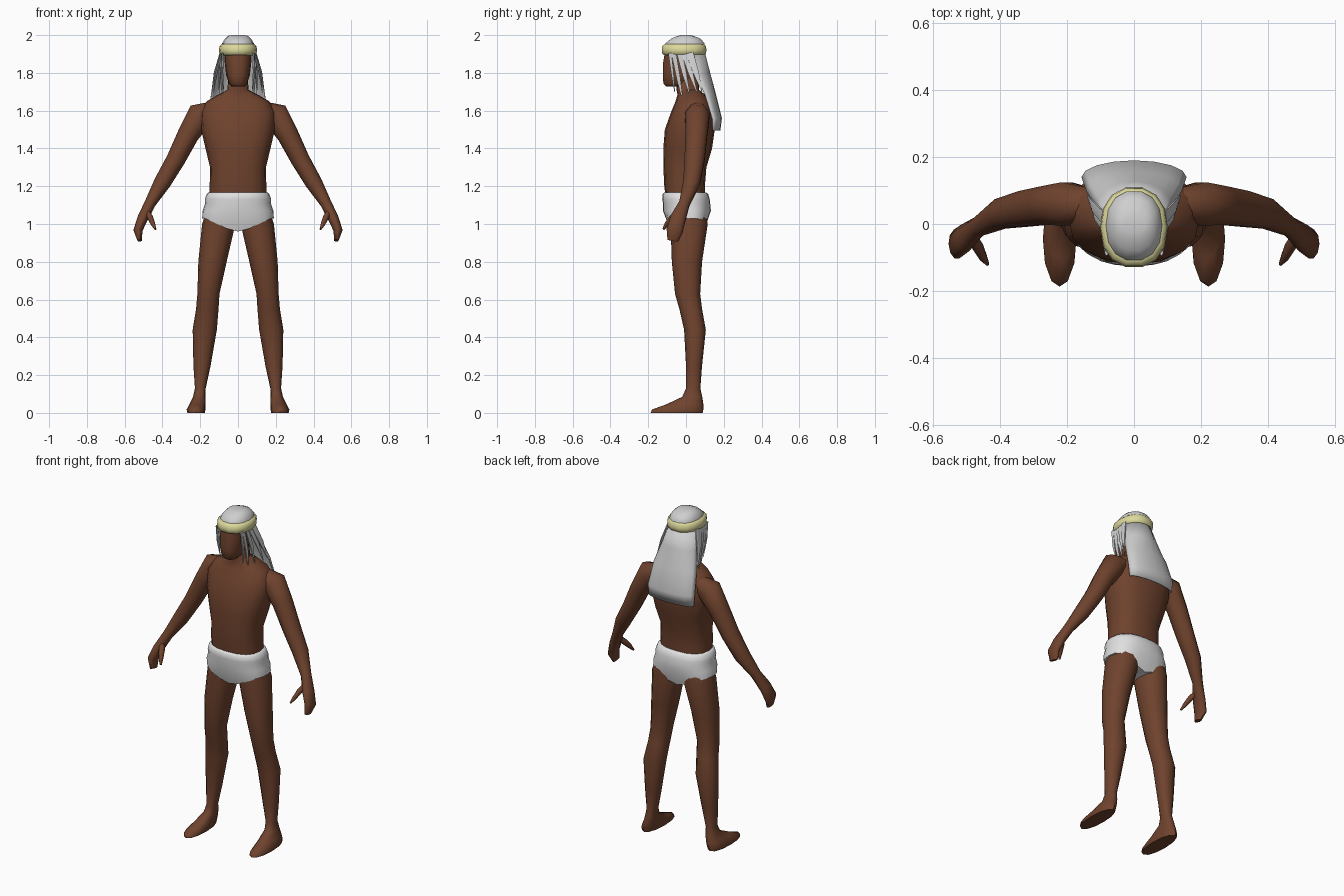
import bpy, bmesh, math
from mathutils import Vector

cube = bpy.data.objects.get("Cube")
if cube:
    bpy.data.objects.remove(cube, do_unlink=True)


def material(name, rgb):
    m = bpy.data.materials.new(name)
    m.use_nodes = True
    m.diffuse_color = (*rgb, 1)
    m.node_tree.nodes["Principled BSDF"].inputs["Base Color"].default_value = (*rgb, 1)
    return m


SKIN = material("brown_skin", (.16, .056, .027))
HAIR = material("grey_hair", (.62, .62, .62))
CLOTH = material("white_cloth", (.75, .75, .75))
BAND = material("pale_yellow", (.72, .69, .33))


def finish(bm, name, mat, mirror=False, thickness=0):
    bmesh.ops.recalc_face_normals(bm, faces=bm.faces)
    mesh = bpy.data.meshes.new(name)
    bm.to_mesh(mesh)
    bm.free()
    mesh.materials.append(mat)
    ob = bpy.data.objects.new(name, mesh)
    bpy.context.collection.objects.link(ob)
    bpy.ops.object.select_all(action='DESELECT')
    ob.select_set(True)
    bpy.context.view_layer.objects.active = ob
    bpy.ops.object.shade_smooth_by_angle(angle=math.radians(55))
    if thickness:
        ob.modifiers.new("Thickness", 'SOLIDIFY').thickness = thickness
    if mirror:
        ob.modifiers.new("Mirror", 'MIRROR')
    return ob


def skin_rings(rings):
    """Join rings of points with quads, closing both ends with strips."""
    bm = bmesh.new()
    loops = [[bm.verts.new(p) for p in ring] for ring in rings]
    n = len(loops[0])
    for a, b in zip(loops, loops[1:]):
        for i in range(n):
            j = (i + 1) % n
            bm.faces.new((a[i], a[j], b[j], b[i]))
    for r in (loops[0], loops[-1]):
        bm.faces.new((r[0], r[1], r[-1]))
        for i in range(1, n // 2 - 1):
            bm.faces.new((r[i], r[i + 1], r[n - i - 1], r[n - i]))
        h = n // 2
        bm.faces.new((r[h - 1], r[h], r[h + 1]))
    return bm


def unit_ring(n, power):
    for i in range(n):
        a = math.tau * i / n
        c, s = math.cos(a), math.sin(a)
        yield math.copysign(abs(c) ** power, c), math.copysign(abs(s) ** power, s)


def level_rings(sections, n=12, power=.9):
    """Horizontal rings from (z, x0, x1, y0, y1)."""
    return [[Vector(((x0 + x1) / 2 + c * (x1 - x0) / 2,
                     (y0 + y1) / 2 + s * (y1 - y0) / 2, z))
             for c, s in unit_ring(n, power)] for z, x0, x1, y0, y1 in sections]


def centred(sections):
    """Turn (z, half width, y0, y1) into level sections."""
    return [(z, -w, w, y0, y1) for z, w, y0, y1 in sections]


def path_rings(sections, n=10):
    """Rings square to a path, from (x, y, z, half thickness, half depth)."""
    pts = [Vector(s[:3]) for s in sections]
    rings = []
    for i, s in enumerate(sections):
        t = (pts[min(i + 1, len(pts) - 1)] - pts[max(i - 1, 0)]).normalized()
        v = Vector((0, 1, 0))
        v = (v - t * v.dot(t)).normalized()
        u = v.cross(t)
        rings.append([pts[i] + u * c * s[3] + v * k * s[4] for c, k in unit_ring(n, 1)])
    return rings


# Torso and neck
torso = [(1.08, .15, -.1, .1), (1.2, .15, -.115, .1), (1.3, .148, -.12, .108),
         (1.4, .172, -.12, .138), (1.5, .195, -.112, .152), (1.59, .2, -.08, .148),
         (1.65, .165, -.055, .125), (1.685, .105, -.045, .1),
         (1.71, .056, -.05, .07), (1.8, .05, -.05, .065)]
finish(skin_rings(level_rings(centred(torso), 16, .8)), "torso", SKIN)

# Head
head = [(1.727, .032, -.105, -.02), (1.742, .048, -.121, .03), (1.785, .062, -.125, .07),
        (1.85, .07, -.124, .088), (1.93, .075, -.11, .09)]
finish(skin_rings(level_rings(centred(head), 14, .8)), "head", SKIN)

# Legs with feet
leg = [(0, .176, .268, -.187, .088), (.018, .172, .272, -.18, .092),
       (.045, .172, .258, -.105, .092), (.085, .172, .238, -.02, .086),
       (.13, .171, .228, 0, .076), (.25, .145, .236, 0, .085),
       (.44, .112, .24, -.01, .105), (.55, .103, .222, -.035, .085),
       (.63, .098, .215, -.058, .075), (.8, .06, .21, -.075, .085),
       (1.0, .014, .19, -.082, .115), (1.08, .02, .165, -.08, .1)]
finish(skin_rings(level_rings(leg, 12)), "legs", SKIN, mirror=True)

# Arms with closed hands
arm = [(.13, .06, 1.6, .05, .05), (.2, .06, 1.575, .072, .068), (.265, .055, 1.47, .057, .06),
       (.33, .045, 1.34, .05, .056), (.40, .03, 1.22, .045, .047), (.465, -.008, 1.11, .03, .03),
       (.505, -.042, 1.03, .028, .043), (.53, -.06, .965, .024, .046),
       (.52, -.07, .912, .012, .03)]
finish(skin_rings(path_rings(arm)), "arms", SKIN, mirror=True)
thumb = [(.49, -.03, 1.075, .015, .018), (.465, -.07, 1.035, .016, .018),
         (.45, -.1, 1.0, .012, .014), (.437, -.12, .972, .005, .006)]
finish(skin_rings(path_rings(thumb, 8)), "thumbs", SKIN, mirror=True)

# Swim briefs, with the lower edge dipping to the crotch
briefs = level_rings(centred([(1.03, .19, -.115, .132), (1.07, .187, -.122, .132),
                              (1.11, .174, -.122, .128), (1.13, .176, -.126, .126),
                              (1.158, .166, -.124, .118), (1.168, .155, -.115, .106)]), 24, .85)
for p in briefs[0]:
    near = max(0, 1 - max(0, abs(p.x) - .025) / .15)
    p.z -= .07 * near
    p.y *= 1 - .3 * near
finish(skin_rings(briefs), "swim_briefs", CLOTH)

# Hair crown and headband
crown = [(1.93, .085, -.112, .1), (1.957, .084, -.11, .1), (1.982, .068, -.08, .078),
         (1.996, .052, -.045, .04), (2.0, .035, -.025, .02)]
finish(skin_rings(level_rings(centred(crown), 14)), "hair_crown", HAIR)
band = [(1.893, .085, -.115, .095), (1.9, .098, -.128, .108), (1.92, .101, -.131, .111),
        (1.942, .098, -.128, .108), (1.953, .085, -.113, .098)]
finish(skin_rings(level_rings(centred(band), 14)), "headband", BAND)

# Long hair sheet down the back: (z, half width, side y, centre y)
bm = bmesh.new()
rows = []
for z, w, side, back in [(1.91, .092, -.01, .1), (1.8, .115, .045, .128), (1.69, .143, .1, .158),
                         (1.56, .157, .14, .19), (1.495, .152, .143, .182)]:
    angles = [math.pi / 2 * k / 4 for k in range(-4, 5)]
    rows.append([bm.verts.new((w * math.sin(a), side + (back - side) * math.cos(a), z))
                 for a in angles])
for a, b in zip(rows, rows[1:]):
    for i in range(len(a) - 1):
        bm.faces.new((a[i], a[i + 1], b[i + 1], b[i]))
finish(bm, "long_back_hair", HAIR, thickness=.006)

# Loose tapering side strands: root y, tip x, tip y, tip z, half width
strands = [(-.085, .075, -.06, 1.7, .010), (-.065, .082, -.015, 1.64, .015),
           (-.035, .1, .02, 1.68, .017), (-.01, .13, .06, 1.69, .018),
           (.02, .14, .085, 1.7, .022)]
for i, (ry, tx, ty, tz, w) in enumerate(strands):
    root = Vector((.082 + .12 * max(0, ry + .06), ry, 1.905))
    tip = Vector((tx, ty, tz))
    mid = root.lerp(tip, .5) + Vector((.006, 0, 0))
    path = [(*root, .006, w), (*mid, .006, w * .8), (*tip, .001, .002)]
    finish(skin_rings(path_rings(path, 6)), f"side_strand_{i + 1}", HAIR, mirror=True)
